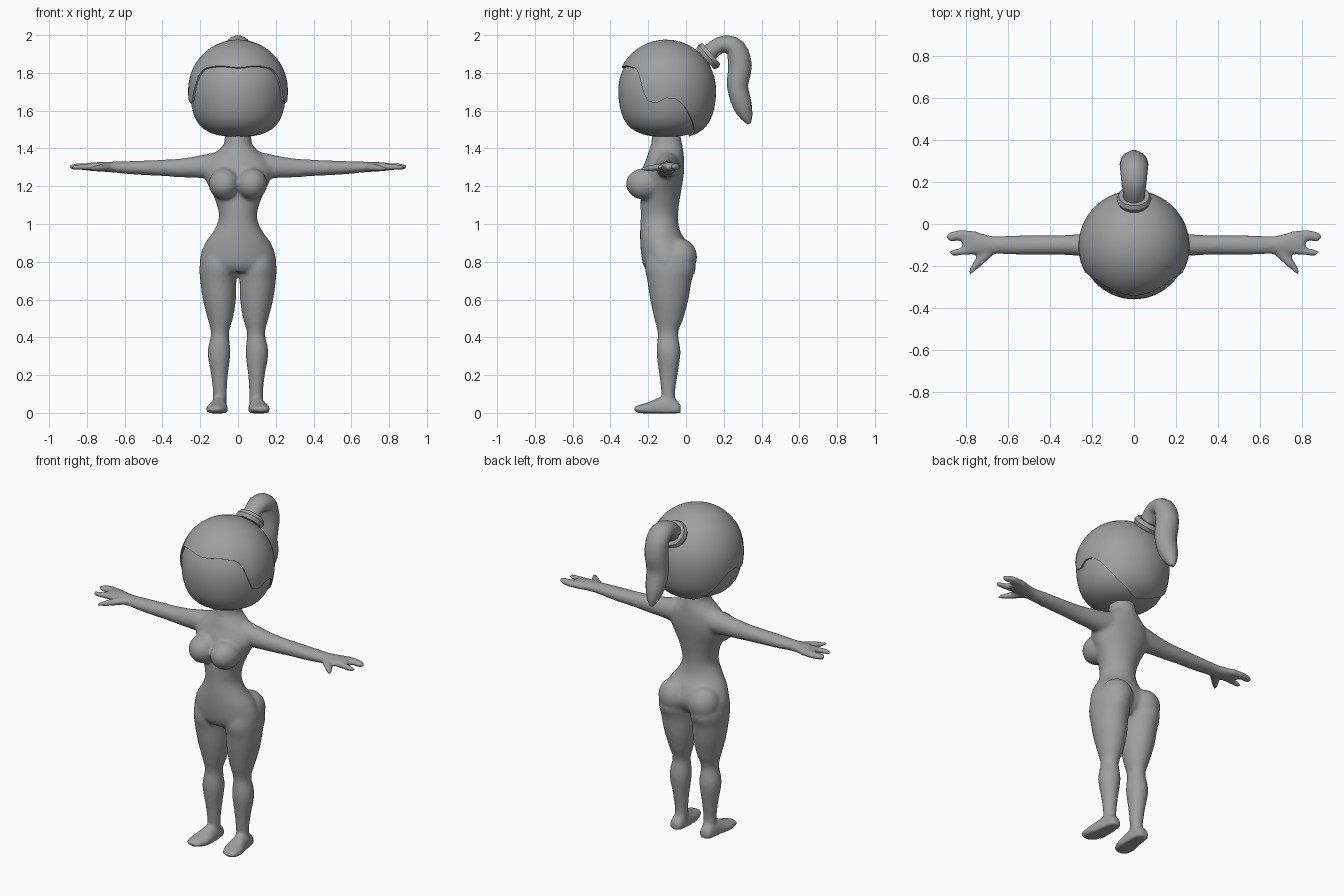
import bpy, bmesh, math
from mathutils import Vector

if "Cube" in bpy.data.objects:
    bpy.data.objects.remove(bpy.data.objects["Cube"])

X, Y, Z = Vector((1, 0, 0)), Vector((0, 1, 0)), Vector((0, 0, 1))

grey = bpy.data.materials.new("plain grey")
grey.diffuse_color = (0.35, 0.35, 0.35, 1)
grey.use_nodes = True
grey.node_tree.nodes["Principled BSDF"].inputs["Base Color"].default_value = grey.diffuse_color


def finish(name, bm, angle=40):
    bmesh.ops.recalc_face_normals(bm, faces=bm.faces)
    me = bpy.data.meshes.new(name)
    bm.to_mesh(me)
    bm.free()
    me.materials.append(grey)
    ob = bpy.data.objects.new(name, me)
    bpy.context.collection.objects.link(ob)
    bpy.ops.object.select_all(action='DESELECT')
    ob.select_set(True)
    bpy.context.view_layer.objects.active = ob
    bpy.ops.object.shade_smooth_by_angle(angle=math.radians(angle))
    return ob


def resample(pts, steps=4):
    """Smooth curve through tuples of any length."""
    out = []
    for i in range(len(pts) - 1):
        p0, p1 = pts[max(i - 1, 0)], pts[i]
        p2, p3 = pts[i + 1], pts[min(i + 2, len(pts) - 1)]
        for s in range(steps):
            t = s / steps
            out.append(tuple(0.5 * (2 * b + (c - a) * t + (2 * a - 5 * b + 4 * c - d) * t * t
                                    + (3 * b - a - 3 * c + d) * t ** 3)
                             for a, b, c, d in zip(p0, p1, p2, p3)))
    return out + [tuple(pts[-1])]


def loft(bm, stations, u=None, v=None, n=24, floor=None, steps=4):
    """Skin ellipses (x, y, z, ru, rv); without v the rings follow the path."""
    st = resample(stations, steps)
    rings = []
    for i, (x, y, z, a, b) in enumerate(st):
        c = Vector((x, y, z))
        uu, vv = u, v
        if v is None:
            t = Vector(st[min(i + 1, len(st) - 1)][:3]) - Vector(st[max(i - 1, 0)][:3])
            vv = t.cross(u).normalized()
            uu = vv.cross(t).normalized()
        ring = []
        for k in range(n):
            ang = 2 * math.pi * k / n
            p = c + uu * a * math.cos(ang) + vv * b * math.sin(ang)
            if floor is not None:
                p.z = max(p.z, floor)
            ring.append(bm.verts.new(p))
        rings.append(ring)
    for r, q in zip(rings, rings[1:]):
        for k in range(n):
            bm.faces.new((r[k], r[(k + 1) % n], q[(k + 1) % n], q[k]))
    bm.faces.new(rings[0])
    bm.faces.new(rings[-1])


def ball(bm, c, r):
    vs = bmesh.ops.create_uvsphere(bm, u_segments=24, v_segments=16, radius=1)['verts']
    for p in vs:
        p.co = Vector((p.co.x * r[0], p.co.y * r[1], p.co.z * r[2])) + Vector(c)


# ---- body: torso, legs, feet, arms and hands fused into one skin ----
bm = bmesh.new()
torso = [  # z, half width, front y, back y
    (1.47, .07, -.18, -.03), (1.42, .076, -.185, -.02), (1.385, .11, -.197, -.014),
    (1.34, .16, -.212, -.01), (1.28, .182, -.235, -.01), (1.22, .165, -.24, -.018),
    (1.16, .134, -.24, -.028), (1.08, .106, -.24, -.04), (1.02, .103, -.24, -.042),
    (.96, .13, -.243, -.03), (.90, .173, -.242, .005), (.83, .199, -.236, .025),
    (.78, .198, -.225, .01), (.745, .17, -.2, -.02)]
loft(bm, [(0, (f + b) / 2, z, w, (b - f) / 2) for z, w, f, b in torso], X, Y, 40)

leg = [  # z, inner x, outer x, front y, back y
    (.84, .02, .195, -.205, .03), (.77, .006, .204, -.218, .052), (.70, .008, .2, -.205, .03),
    (.60, .011, .186, -.19, .013), (.50, .027, .161, -.168, -.014), (.42, .048, .143, -.15, -.041),
    (.32, .04, .161, -.156, -.029), (.20, .054, .142, -.141, -.045), (.10, .06, .132, -.13, -.058),
    (.03, .06, .135, -.13, -.045)]
foot = [  # y, centre x, half width, top z
    (-.278, .122, .022, .026), (-.255, .12, .046, .04), (-.2, .112, .057, .056),
    (-.14, .104, .048, .082), (-.08, .1, .042, .09), (-.042, .1, .037, .06), (-.028, .1, .024, .04)]
arm = [  # x, y, z, half depth, half height
    (.08, -.1, 1.31, .07, .08), (.2, -.1, 1.303, .058, .06), (.3, -.1, 1.297, .049, .05),
    (.4, -.1, 1.297, .046, .043), (.55, -.1, 1.298, .046, .036), (.66, -.1, 1.301, .042, .029),
    (.72, -.095, 1.303, .05, .026), (.78, -.088, 1.303, .056, .022), (.815, -.085, 1.303, .045, .016)]
digits = [
    [(.75, -.062, 1.303, .03, .02), (.83, -.055, 1.304, .027, .018), (.875, -.063, 1.303, .022, .015), (.89, -.068, 1.302, .01, .008)],
    [(.75, -.12, 1.303, .025, .02), (.82, -.132, 1.302, .018, .016), (.865, -.136, 1.3, .014, .013), (.88, -.137, 1.3, .007, .007)],
    [(.67, -.105, 1.3, .034, .022), (.715, -.155, 1.298, .026, .02), (.755, -.2, 1.294, .019, .016), (.785, -.24, 1.29, .008, .008)]]
for s in (-1, 1):
    loft(bm, [(s * (i + o) / 2, (f + b) / 2, z, (o - i) / 2, (b - f) / 2) for z, i, o, f, b in leg], X, Y, 28)
    loft(bm, [(s * x, y, .02, w, t - .02) for y, x, w, t in foot], X, Z, 24, floor=-.002)
    loft(bm, [(s * x, y, z, a, b) for x, y, z, a, b in arm], Y, Z)
    for d in digits:
        loft(bm, [(s * x, y, z, a, b) for x, y, z, a, b in d], Y, None, 14)
    ball(bm, (s * .072, -.218, 1.212), (.083, .1, .084))   # bust
    ball(bm, (s * .098, -.035, .825), (.092, .094, .1))    # seat
body = finish("body", bm, 60)
rm = body.modifiers.new("fuse", 'REMESH')
rm.mode = 'VOXEL'
rm.voxel_size = .01
rm.use_smooth_shade = True
sm = body.modifiers.new("soften", 'SMOOTH')
sm.factor = .5
sm.iterations = 5

# ---- head: slightly full-jawed ball ----
HC = Vector((0, -.105, 1.713))


def head_point(az, th, extra=0):
    """az degrees from the front, th degrees from the crown."""
    rho = .252 + .026 * math.exp(-((th - 135) / 25) ** 2) + extra
    a, t = math.radians(az), math.radians(th)
    return HC + rho * Vector((math.sin(t) * math.sin(a), -math.sin(t) * math.cos(a), math.cos(t)))


def cap(bm, rows):
    """rows(az) gives points from the crown downwards."""
    n = 64
    top = bm.verts.new(rows(0)[0])
    cols = [[bm.verts.new(p) for p in rows(360 * k / n)[1:]] for k in range(n)]
    for k in range(n):
        a, b = cols[k], cols[(k + 1) % n]
        bm.faces.new((top, a[0], b[0]))
        for j in range(len(a) - 1):
            bm.faces.new((a[j], a[j + 1], b[j + 1], b[j]))
    return cols


bm = bmesh.new()
cols = cap(bm, lambda az: [head_point(az, 176 * j / 24) for j in range(25)])
bm.faces.new([c[-1] for c in cols])
finish("head", bm)

# ---- hair cap with wavy hairline and a thin rim ----
hairline = [(0, 64), (25, 61.5), (45, 64), (54, 69), (60, 86), (67, 103), (78, 106), (90, 100),
            (101, 101), (111, 108), (122, 121), (135, 134), (160, 150), (180, 154)]


def hair_rows(az):
    a = az if az <= 180 else 360 - az
    for (a0, t0), (a1, t1) in zip(hairline, hairline[1:]):
        if a <= a1:
            end = t0 + (t1 - t0) * (a - a0) / (a1 - a0)
            break
    rows = [head_point(az, end * j / 18, .011) for j in range(19)]
    return rows + [head_point(az, end, -.012)]


bm = bmesh.new()
cap(bm, hair_rows)
finish("hair_cap", bm)

# ---- hair tie: chunky band ----
axis = Vector((0, .76, .65))
c = Vector((0, .118, 1.888))
side = axis.cross(X)
bm = bmesh.new()
section = [(.05, -.022), (.074, -.022), (.083, 0), (.074, .022), (.05, .022)]
n = 14
rings = [[bm.verts.new(c + axis * h + r * (X * math.cos(2 * math.pi * k / n) + side * math.sin(2 * math.pi * k / n)))
          for r, h in section] for k in range(n)]
for k in range(n):
    a, b = rings[k], rings[(k + 1) % n]
    for j in range(5):
        bm.faces.new((a[j], a[(j + 1) % 5], b[(j + 1) % 5], b[j]))
finish("hair_tie", bm, 35)

# ---- ponytail ----
bm = bmesh.new()
loft(bm, [(0, .09, 1.865, .05, .045), (0, .14, 1.92, .052, .045), (0, .2, 1.952, .06, .046),
          (0, .262, 1.928, .066, .056), (0, .286, 1.84, .068, .064), (0, .273, 1.73, .066, .057),
          (0, .298, 1.63, .055, .052), (0, .322, 1.565, .032, .032), (0, .335, 1.53, .01, .008)],
     X, None, 14, steps=3)
finish("ponytail", bm, 50)
